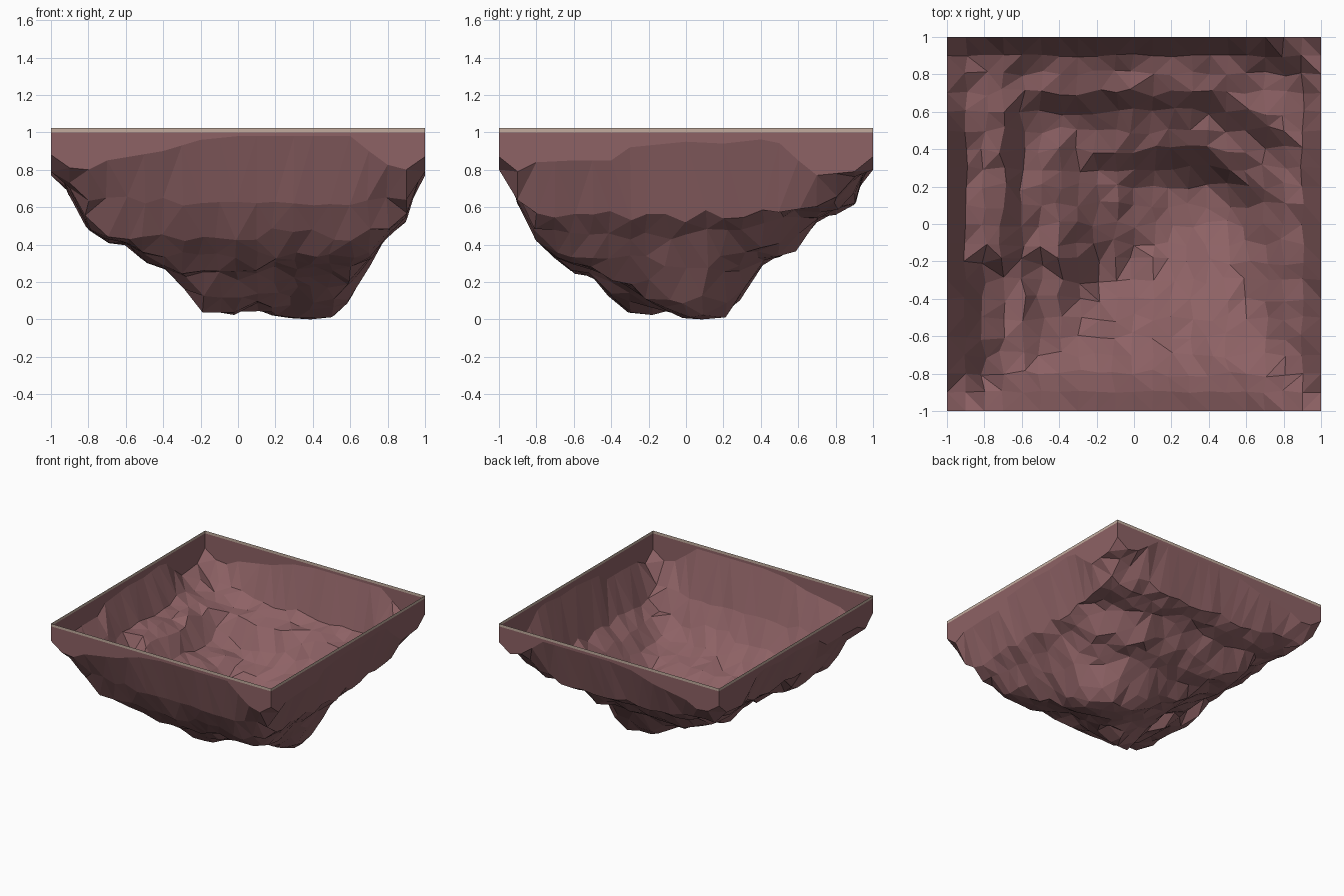
import bpy, bmesh, random

if "Cube" in bpy.data.objects:
    bpy.data.objects.remove(bpy.data.objects["Cube"])

random.seed(11)
N = 20


def lerp_profile(points, t):
    for (a, za), (b, zb) in zip(points, points[1:]):
        if t <= b:
            return za + (zb - za) * (t - a) / (b - a)
    return points[-1][1]


def clamp01(t):
    return max(0, min(1, t))


def material(name, color):
    m = bpy.data.materials.new(name)
    m.diffuse_color = (*color, 1)
    m.use_nodes = True
    m.node_tree.nodes["Principled BSDF"].inputs["Base Color"].default_value = m.diffuse_color
    return m


def finish(name, bm, mat):
    me = bpy.data.meshes.new(name)
    bm.to_mesh(me)
    bm.free()
    me.materials.append(mat)
    bpy.context.collection.objects.link(bpy.data.objects.new(name, me))


# terraced silhouettes of the rock along x and along y
PX = [(-1, .78), (-.93, .73), (-.87, .61), (-.8, .48), (-.67, .4), (-.58, .39), (-.48, .31),
      (-.36, .24), (-.15, .01), (-.03, .01), (.06, .08), (.15, .02), (.27, 0), (.55, .01),
      (.62, .15), (.8, .45), (.9, .54), (.93, .65), (1, .78)]
# wider steps on the left towards the back
PXL = [(-1, .8), (-.9, .65), (-.7, .6), (-.58, .4), (-.4, .36), (-.2, .1), (0, .03)]
PY = [(-1, .78), (-.9, .62), (-.85, .56), (-.8, .43), (-.7, .34), (-.6, .26), (-.5, .23),
      (-.42, .14), (-.36, .06), (-.26, .01), (-.17, .03), (-.05, 0), (.15, 0), (.25, .03),
      (.35, .25), (.46, .33), (.58, .37), (.7, .55), (.87, .58), (.92, .65), (.95, .76), (1, .78)]
# lower edge of the upright border: front/back and left/right
EX = [(-1, .88), (-.9, .81), (-.8, .8), (-.7, .85), (-.4, .9), (-.2, .96), (0, .98), (.6, .98),
      (.75, .86), (.87, .78), (1, .87)]
EY = [(-1, .88), (-.9, .79), (-.8, .84), (-.6, .85), (-.4, .85), (-.3, .92), (0, .95), (.2, .94),
      (.47, .97), (.6, .85), (.7, .77), (.9, .79), (1, .88)]


def depth(x, y):
    ye = y
    if y > 0:      # the back terraces swing forward on the right
        ye = min(1, y + 1.1 * max(0, min(x, .8) - .42) * (1 - y))
    a, b = lerp_profile(PX, x), lerp_profile(PY, ye)
    if y > -.2 and x < 0:
        a = max(a, lerp_profile(PXL, x))
    z = max(a, b) + .1 * min(a, b) * max(a, b)
    # two separate low points: front left and back right
    lift = clamp01((x - .05) / .2) * clamp01((-.02 - y) / .3)
    lift += clamp01((.1 - x) / .2) * clamp01((y + .15) / .3)
    return z + .16 * lift * clamp01(1 - z / .35)


# rock shell: jittered terrain grid with an upright border
bm = bmesh.new()
grid = {}
for i in range(N + 1):
    for j in range(N + 1):
        x, y = -1 + 2 * i / N, -1 + 2 * j / N
        if j in (0, N):
            z = lerp_profile(EX, x)
        elif i in (0, N):
            z = lerp_profile(EY, y)
        else:
            k = .01 if i in (1, N - 1) or j in (1, N - 1) else .022
            x += random.uniform(-k, k)
            y += random.uniform(-k, k)
            z = max(0, depth(x, y) + random.uniform(-.02, .02))
        grid[i, j] = bm.verts.new((x, y, z))
for i in range(N):
    for j in range(N):
        a, b, c, d = grid[i, j], grid[i + 1, j], grid[i + 1, j + 1], grid[i, j + 1]
        # split each cell along its shorter diagonal
        short_ac = (a.co - c.co).length < (b.co - d.co).length
        for t in ((a, b, c), (a, c, d)) if short_ac else ((a, b, d), (b, c, d)):
            bm.faces.new(t)
loop = ([(i, 0) for i in range(N)] + [(N, j) for j in range(N)] +
        [(i, N) for i in range(N, 0, -1)] + [(0, j) for j in range(N, 0, -1)])
tops = [bm.verts.new((grid[k].co.x, grid[k].co.y, 1)) for k in loop]
for n, k in enumerate(loop):
    m = (n + 1) % len(loop)
    bm.faces.new((grid[k], grid[loop[m]], tops[m], tops[n]))
# settle the deepest point on the ground
low = min(v.co.z for v in bm.verts)
for v in grid.values():
    if v.co.z < .3:
        v.co.z -= low
bmesh.ops.recalc_face_normals(bm, faces=bm.faces)
if sum(f.normal.z for f in bm.faces) > 0:
    bmesh.ops.reverse_faces(bm, faces=bm.faces)
finish("rock_shell", bm, material("rock", (.27, .122, .13)))

# thin pale strip around the open top
bm = bmesh.new()
corners = [(-1, -1), (1, -1), (1, 1), (-1, 1)]
lo = [bm.verts.new((x, y, 1)) for x, y in corners]
hi = [bm.verts.new((x, y, 1.022)) for x, y in corners]
for n in range(4):
    m = (n + 1) % 4
    bm.faces.new((lo[n], lo[m], hi[m], hi[n]))
finish("rim_strip", bm, material("pale_rim", (.54, .41, .34)))
